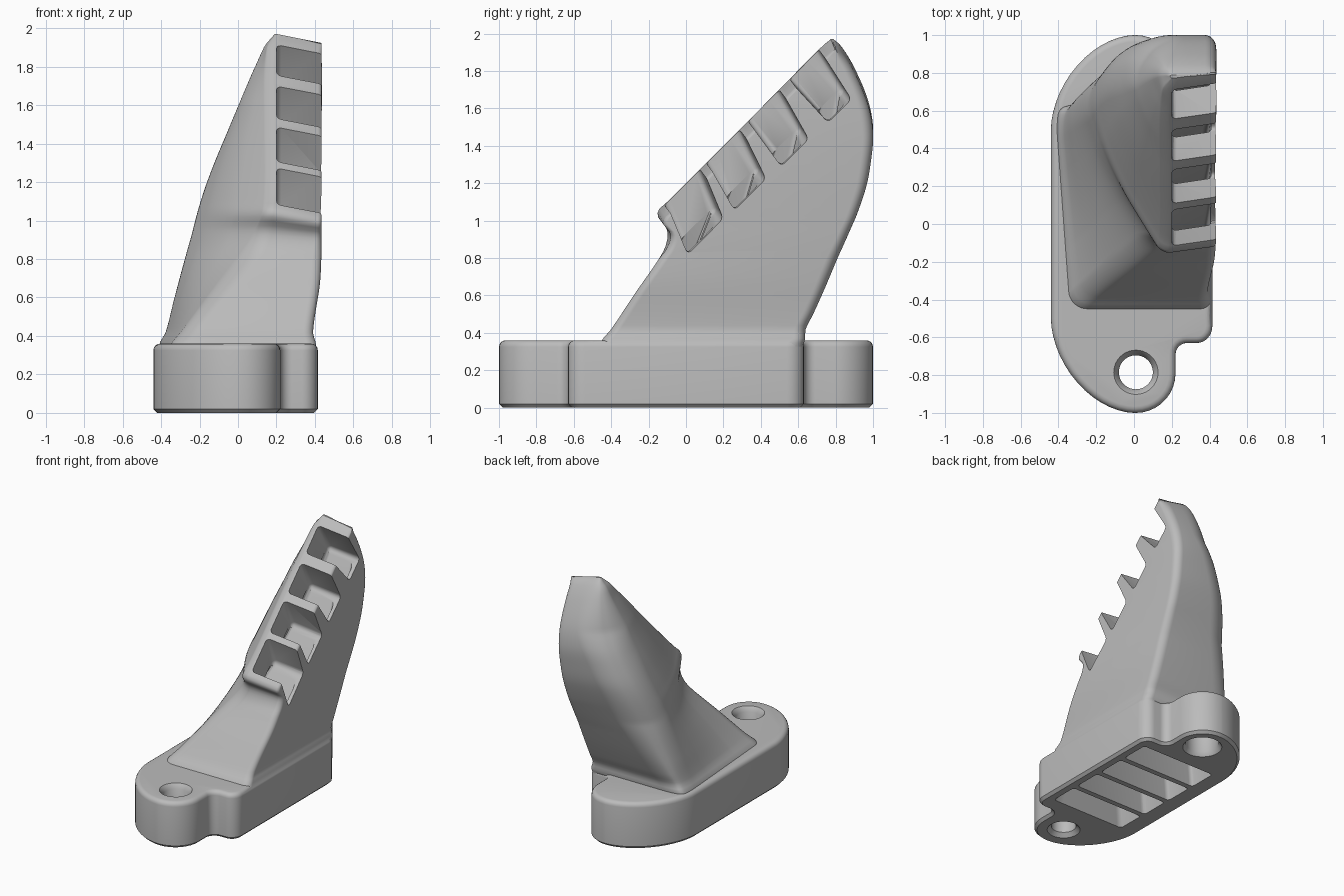
import bpy, bmesh, math
from mathutils import Vector

cube = bpy.data.objects.get("Cube")
if cube:
    bpy.data.objects.remove(cube, do_unlink=True)

grey = bpy.data.materials.new("plain_grey")
grey.use_nodes = True
grey.diffuse_color = (0.5, 0.5, 0.5, 1)
grey.node_tree.nodes["Principled BSDF"].inputs["Base Color"].default_value = (0.5, 0.5, 0.5, 1)


def make_object(name, bm):
    bmesh.ops.recalc_face_normals(bm, faces=bm.faces)
    mesh = bpy.data.meshes.new(name)
    bm.to_mesh(mesh)
    bm.free()
    mesh.materials.append(grey)
    obj = bpy.data.objects.new(name, mesh)
    bpy.context.collection.objects.link(obj)
    return obj


def loft(rings):
    """Closed skin through rings that have equal point counts."""
    bm = bmesh.new()
    rows = [[bm.verts.new(p) for p in ring] for ring in rings]
    count = len(rows[0])
    for low, high in zip(rows, rows[1:]):
        for i in range(count):
            j = (i + 1) % count
            bm.faces.new((low[i], low[j], high[j], high[i]))
    bm.faces.new(rows[0][::-1])
    bm.faces.new(rows[-1])
    return bm


def rounded(corners, steps=6):
    """Polygon of (x, y, radius) corners with softened corners."""
    points = []
    for i, (x, y, r) in enumerate(corners):
        c = Vector((x, y))
        if r == 0:
            points.append(c)
            continue
        before = Vector(corners[i - 1][:2]) - c
        after = Vector(corners[(i + 1) % len(corners)][:2]) - c
        a = c + before.normalized() * min(r, before.length * 0.42)
        b = c + after.normalized() * min(r, after.length * 0.42)
        for s in range(steps + 1):
            t = s / steps
            w = 1.41 * t * (1 - t)
            k = (1 - t) ** 2 + w + t * t
            points.append((a * (1 - t) ** 2 + c * w + b * t * t) / k)
    return points


def track(table, z):
    """Smooth curve through a (height, value) table."""
    last = len(table) - 1

    def slope(i):
        (h0, v0), (h1, v1) = table[max(i - 1, 0)], table[min(i + 1, last)]
        return (v1 - v0) / (h1 - h0)

    i = max(j for j in range(last) if table[j][0] <= z + 1e-6)
    (h0, v0), (h1, v1) = table[i], table[i + 1]
    d = h1 - h0
    t = min(1, (z - h0) / d)
    return ((1 + 2 * t) * (1 - t) ** 2 * v0 + t * (1 - t) ** 2 * d * slope(i)
            + t * t * (3 - 2 * t) * v1 + t * t * (t - 1) * d * slope(i + 1))


def boolean(target, other, operation):
    mod = target.modifiers.new("cut", "BOOLEAN")
    mod.operation = operation
    mod.solver = "EXACT"
    mod.object = other
    bpy.context.view_layer.objects.active = target
    bpy.ops.object.modifier_apply(modifier=mod.name)
    bpy.data.objects.remove(other, do_unlink=True)


# Base plate: rounded body with a bolt lobe at each end
half = [(0.415, 0.63, 0.09), (0.22, 0.63, 0.06)]
for i in range(10):
    a = math.radians(i * 10)
    half.append((0.01 + 0.21 * math.cos(a), 0.79 + 0.21 * math.sin(a), 0))
for i in range(15):
    a = math.radians(90 * i / 14)
    half.append((-0.44 * math.sin(a) ** 1.11, 0.5 + 0.5 * math.cos(a) ** 1.11, 0))
outline = rounded(half + [(x, -y, r) for x, y, r in reversed(half)])
bm = loft([[(p.x, p.y, z) for p in outline] for z in (0, 0.36)])
bmesh.ops.remove_doubles(bm, verts=bm.verts, dist=0.002)
for height, size, segments in ((0.36, 0.035, 4), (0, 0.02, 1)):
    rim = [e for e in bm.edges if all(abs(v.co.z - height) < 0.001 for v in e.verts)]
    bmesh.ops.bevel(bm, geom=rim, offset=size, segments=segments, profile=0.5, affect="EDGES")
body = make_object("vent_duct", bm)

# Swept fin: horizontal sections steered by height tables
front = [(0.3, -0.47), (0.36, -0.45), (0.42, -0.4), (0.6, -0.28), (0.82, -0.13), (0.9, -0.1),
         (0.96, -0.105), (1.02, -0.15), (1.06, -0.145), (1.1, -0.1), (1.5, 0.3), (1.94, 0.735), (1.97, 0.77)]
back = [(0.3, 0.61), (0.36, 0.635), (0.42, 0.64), (0.5, 0.68), (0.68, 0.76), (0.95, 0.87),
        (1.2, 0.96), (1.36, 0.99), (1.5, 1.0), (1.65, 0.975), (1.83, 0.9), (1.94, 0.83), (1.97, 0.79)]
left_back = [(0.3, -0.415), (0.36, -0.415), (0.42, -0.385), (0.6, -0.345), (0.9, -0.275),
             (1.2, -0.185), (1.6, -0.015), (1.9, 0.13), (1.97, 0.19)]
left_front = [(0.3, -0.36), (0.36, -0.34), (0.42, -0.29), (0.65, -0.1), (0.85, 0.065),
              (0.98, 0.13), (1.15, 0.155), (1.5, 0.155), (1.9, 0.155), (1.97, 0.2)]
right = [(0.3, 0.405), (0.36, 0.405), (0.42, 0.39), (0.7, 0.43), (1, 0.435), (1.97, 0.435)]
right_back = [(0.3, 0.405), (0.36, 0.405), (0.42, 0.39), (1, 0.41), (1.6, 0.435), (1.97, 0.435)]


def tilted(x, y, z, amount=1):
    """Lean the sloping edge back towards the open side."""
    d = max(0, x - 0.2) * amount
    return (x, y + 0.15 * d, z - 0.2 * d)


rings = []
levels = 72
for i in range(levels + 1):
    z = 0.3 + 1.67 * i / levels
    y0, y1, xr = track(front, z), track(back, z), track(right, z)
    fade = min(1, max(0, (z - 0.8) / 0.25))
    side = Vector((track(left_front, z), y0))
    chamfer = min(0.2, 0.06 + 0.25 * max(0, z - 0.36), 0.35 * (y1 - y0))
    ridge = Vector((track(left_back, z), y1 - chamfer))
    bulge = 0.07 * math.sin(math.pi * min(1, max(0, (z - 0.42) / 1.4)))
    middle = side.lerp(ridge, 0.5) - Vector((bulge, 0))
    shoulder = ridge.x + min(0.75 * chamfer, 0.4 * (xr - ridge.x))
    section = rounded([(xr, y0, 0.05 - 0.03 * fade), (track(right_back, z), y1, 0.06),
                       (shoulder, y1, 0.12), (ridge.x, ridge.y, 0.12),
                       (middle.x, middle.y, 0.4), (side.x, side.y, 0.09 - 0.05 * fade)], 8)
    ring = []
    for p in section:
        x, y, h = tilted(p.x, p.y, z, fade)
        ring.append((x, p.y + (y - p.y) * (y1 - p.y) / (y1 - y0), h))
    rings.append(ring)
boolean(body, make_object("fin", loft(rings)), "UNION")

# Four open windows fanning along the sloping edge, each fed by a duct from below
for k in range(4):
    y = -0.025 + 0.25 * k
    wide = 0.19 - 0.022 * k
    rise = 0.891 - 0.015 * k
    deep = [Vector((y, y + rise)), Vector((y + wide, y + wide + rise))]
    y = -0.11 + 0.225 * k
    wide = 0.19 - 0.012 * k
    face = [Vector((y, y + 1.18)), Vector((y + wide, y + wide + 1.18))]
    outer = [d.lerp(f, 1.5) for d, f in zip(deep, face)]
    shape = [deep[0], deep[1], outer[1], outer[0]]
    bm = loft([[tilted(x, *p) for p in shape] for x in (0.2, 0.7)])
    inner = [e for e in bm.edges if all(v.co.x < 0.21 for v in e.verts)]
    inner += [e for e in bm.edges if abs(e.verts[0].co.x - e.verts[1].co.x) > 0.1]
    bmesh.ops.bevel(bm, geom=inner, offset=0.025, segments=3, profile=0.5, affect="EDGES")
    boolean(body, make_object("window_cutter", bm), "DIFFERENCE")

    s = -0.525 + 0.27 * k
    bottom = [(-0.32, s, -0.05), (0.34, s, -0.05), (0.34, s + 0.23, -0.05), (-0.32, s + 0.23, -0.05)]
    a, b = [d.lerp(f, 0.15) for d, f in zip(deep, face)]
    a, b = a.lerp(b, 0.03), b.lerp(a, 0.03)
    top = [tilted(x, *p) for x, p in ((0.204, a), (0.412, a), (0.412, b), (0.204, b))]
    bm = loft([bottom, top])
    sides = [e for e in bm.edges if abs(e.verts[0].co.z - e.verts[1].co.z) > 0.4]
    bmesh.ops.bevel(bm, geom=sides, offset=0.025, segments=3, profile=0.5, affect="EDGES")
    boolean(body, make_object("duct_cutter", bm), "DIFFERENCE")


# Bolt holes: front one goes through with countersinks, back one is blind
def bolt_hole(y, profile):
    circle = [(math.cos(i * math.tau / 40), math.sin(i * math.tau / 40)) for i in range(40)]
    bm = loft([[(0.01 + r * c, y + r * s, z) for c, s in circle] for r, z in profile])
    boolean(body, make_object("hole_cutter", bm), "DIFFERENCE")


bolt_hole(-0.785, [(0.13, -0.01), (0.09, 0.03), (0.09, 0.325), (0.125, 0.37)])
bolt_hole(0.785, [(0.15, -0.01), (0.12, 0.03), (0.12, 0.31)])

# Smooth shading with crisp edges
bpy.ops.object.select_all(action="DESELECT")
body.select_set(True)
bpy.context.view_layer.objects.active = body
bpy.ops.object.shade_smooth_by_angle(angle=math.radians(38))
